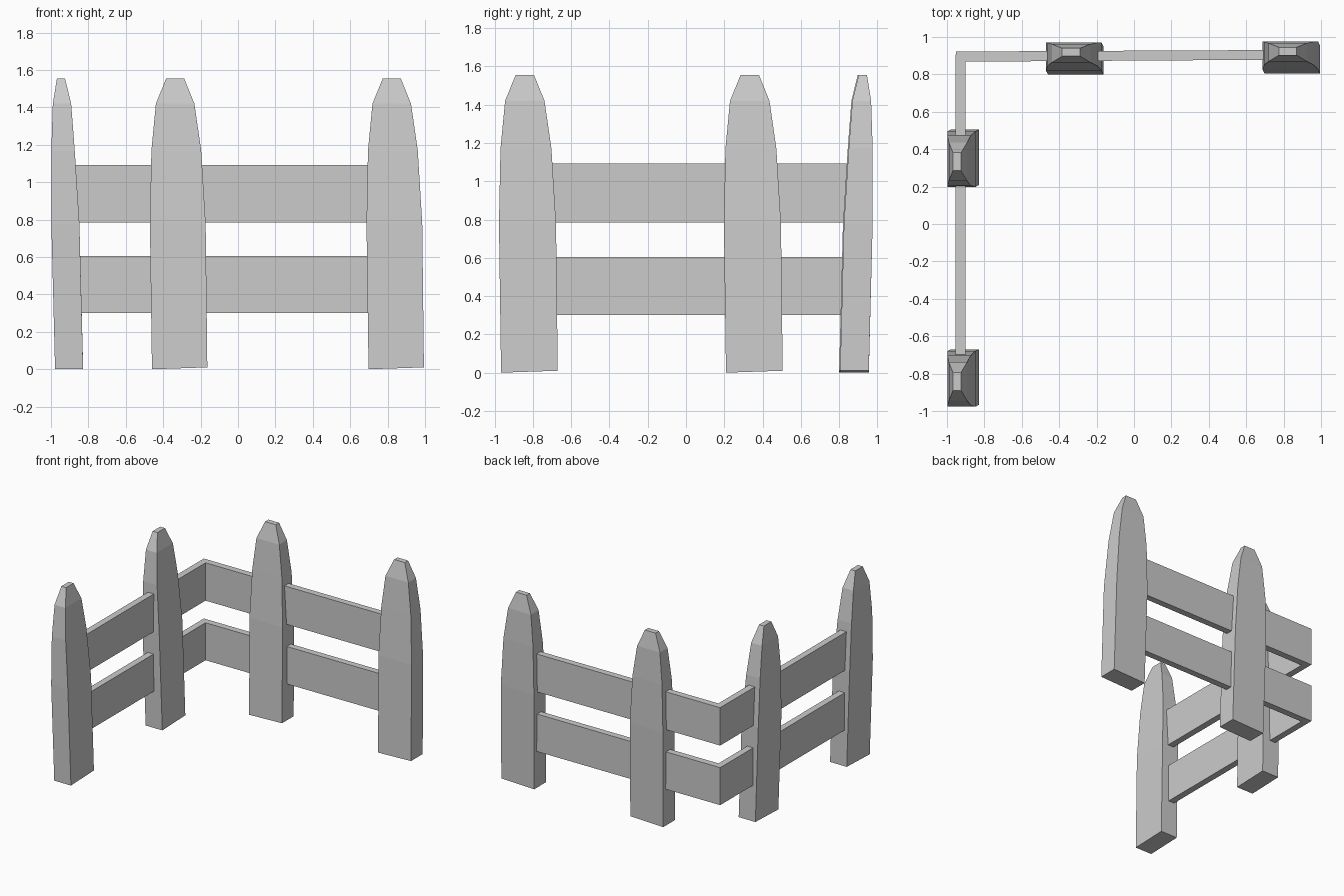
import bpy, bmesh
from mathutils import Matrix
from math import pi

if "Cube" in bpy.data.objects:
    bpy.data.objects.remove(bpy.data.objects["Cube"])

# Picket cross-sections: height, half width, sideways lean, inner and outer depth
LEVELS = [
    (0.005, 0.148, 0.000, 0.800, 0.950),
    (0.780, 0.149, -0.010, 0.820, 0.970),
    (1.170, 0.133, -0.018, 0.845, 0.970),
    (1.420, 0.103, -0.024, 0.864, 0.962),
    (1.555, 0.048, -0.024, 0.897, 0.940),
]


def finish(name, bm, matrix=Matrix()):
    bm.transform(matrix)
    bmesh.ops.recalc_face_normals(bm, faces=bm.faces)
    mesh = bpy.data.meshes.new(name)
    bm.to_mesh(mesh)
    bm.free()
    obj = bpy.data.objects.new(name, mesh)
    bpy.context.collection.objects.link(obj)


def picket(name, along, depth, angle):
    bm = bmesh.new()
    rings = []
    for i, (z, w, lean, v0, v1) in enumerate(LEVELS):
        c = along + lean
        tilt = 0.005 if i == 0 else 0
        rings.append([bm.verts.new(p) for p in (
            (c - w, v0 + depth, z - tilt), (c + w, v0 + depth, z + tilt),
            (c + w, v1 + depth, z + tilt), (c - w, v1 + depth, z - tilt))])
    for a, b in zip(rings, rings[1:]):
        for i in range(4):
            j = (i + 1) % 4
            bm.faces.new((a[i], a[j], b[j], b[i]))
    bm.faces.new(rings[0])
    bm.faces.new(rings[-1])
    finish(name, bm, Matrix.Rotation(angle, 4, 'Z'))


def corner_rail(name, z0, z1):
    # L-shaped plan with a mitred corner, raised to the rail height
    outer = [(-0.955, -0.72), (-0.953, 0.922), (0.72, 0.930)]
    inner = [(-0.902, -0.72), (-0.900, 0.868), (0.72, 0.878)]
    bm = bmesh.new()
    faces = []
    o = [bm.verts.new((x, y, z0)) for x, y in outer]
    n = [bm.verts.new((x, y, z0)) for x, y in inner]
    for i in range(2):
        faces.append(bm.faces.new((o[i], o[i + 1], n[i + 1], n[i])))
    top = bmesh.ops.extrude_face_region(bm, geom=faces, use_keep_orig=True)
    verts = [g for g in top["geom"] if isinstance(g, bmesh.types.BMVert)]
    bmesh.ops.translate(bm, verts=verts, vec=(0, 0, z1 - z0))
    finish(name, bm)


# Back fence pickets
picket("back_picket_inner", -0.312, 0.0, 0)
picket("back_picket_outer", 0.846, 0.005, 0)

# Left fence pickets
picket("left_picket_front", -0.818, 0.028, pi / 2)
picket("left_picket_back", 0.357, 0.028, pi / 2)

# Rails running round the corner
corner_rail("lower_rail", 0.30, 0.605)
corner_rail("upper_rail", 0.785, 1.093)
